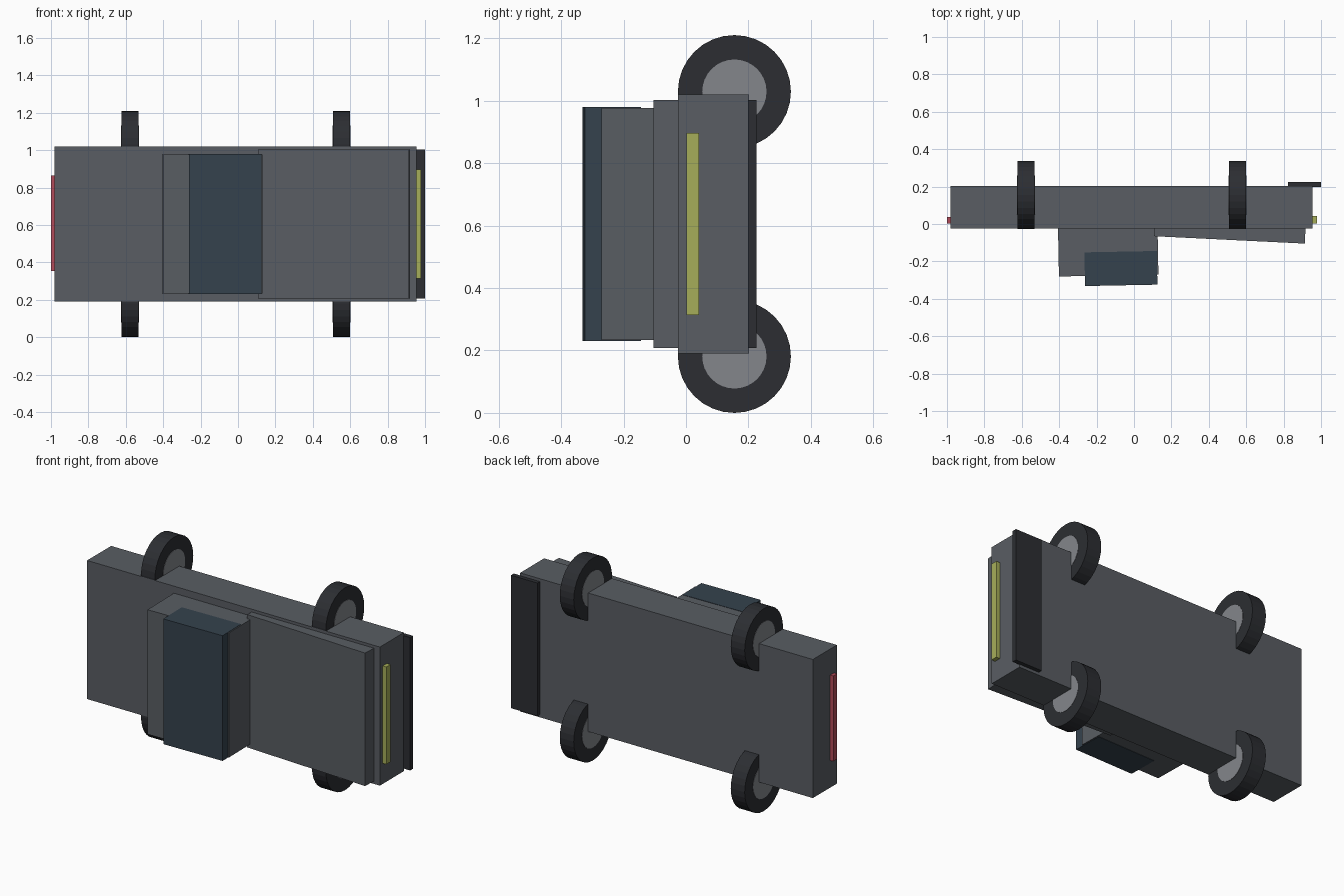
import bpy, math

if "Cube" in bpy.data.objects:
    bpy.data.objects.remove(bpy.data.objects["Cube"])

MID = 0.605  # middle of the car across its width (z)

def material(name, rgb):
    m = bpy.data.materials.new(name)
    m.diffuse_color = (*rgb, 1)
    m.use_nodes = True
    m.node_tree.nodes["Principled BSDF"].inputs["Base Color"].default_value = m.diffuse_color
    return m

paint = material("grey_paint", (0.10, 0.11, 0.125))
glass = material("dark_glass", (0.035, 0.055, 0.075))
rubber = material("rubber", (0.025, 0.027, 0.032))
metal = material("metal", (0.23, 0.24, 0.26))
yellow = material("yellow_light", (0.38, 0.42, 0.10))
red = material("red_light", (0.45, 0.07, 0.10))

def box(name, center, size, mat, tilt=0):
    bpy.ops.mesh.primitive_cube_add(size=1, location=center,
                                    rotation=(0, 0, math.radians(tilt)))
    o = bpy.context.object
    o.name = name
    o.scale = size
    o.data.materials.append(mat)
    return o

def disc(name, center, radius, width, mat):
    bpy.ops.mesh.primitive_cylinder_add(vertices=32, radius=radius, depth=width,
                                        location=center, rotation=(0, math.pi / 2, 0))
    o = bpy.context.object
    o.name = name
    o.data.materials.append(mat)
    return o

# Main body slab
box("body", (-0.0125, 0.0885, MID), (1.935, 0.227, 0.828), paint)

# Slightly tilted cabin, windows and hood
box("cabin", (-0.138, -0.138, MID), (0.532, 0.275, 0.744), paint, 1.1)
box("windows", (-0.07, -0.238, MID), (0.387, 0.18, 0.748), glass, 1.1)
box("hood", (0.512, -0.035, MID), (0.808, 0.1, 0.794), paint, -2.8)

# Front lip and light bars
box("front_lip", (0.911, 0.212, MID), (0.176, 0.027, 0.794), rubber)
box("headlight_bar", (0.961, 0.022, MID), (0.036, 0.04, 0.582), yellow)
box("taillight_bar", (-0.983, 0.02, MID + 0.003), (0.034, 0.036, 0.51), red)

# Wheels, each with a hub showing on both faces
for end, x in (("rear", -0.577), ("front", 0.553)):
    for side, z in (("left", 0.181), ("right", 1.029)):
        disc(f"{end}_{side}_tyre", (x, 0.155, z), 0.181, 0.092, rubber)
        disc(f"{end}_{side}_hub", (x, 0.155, z), 0.103, 0.095, metal)
